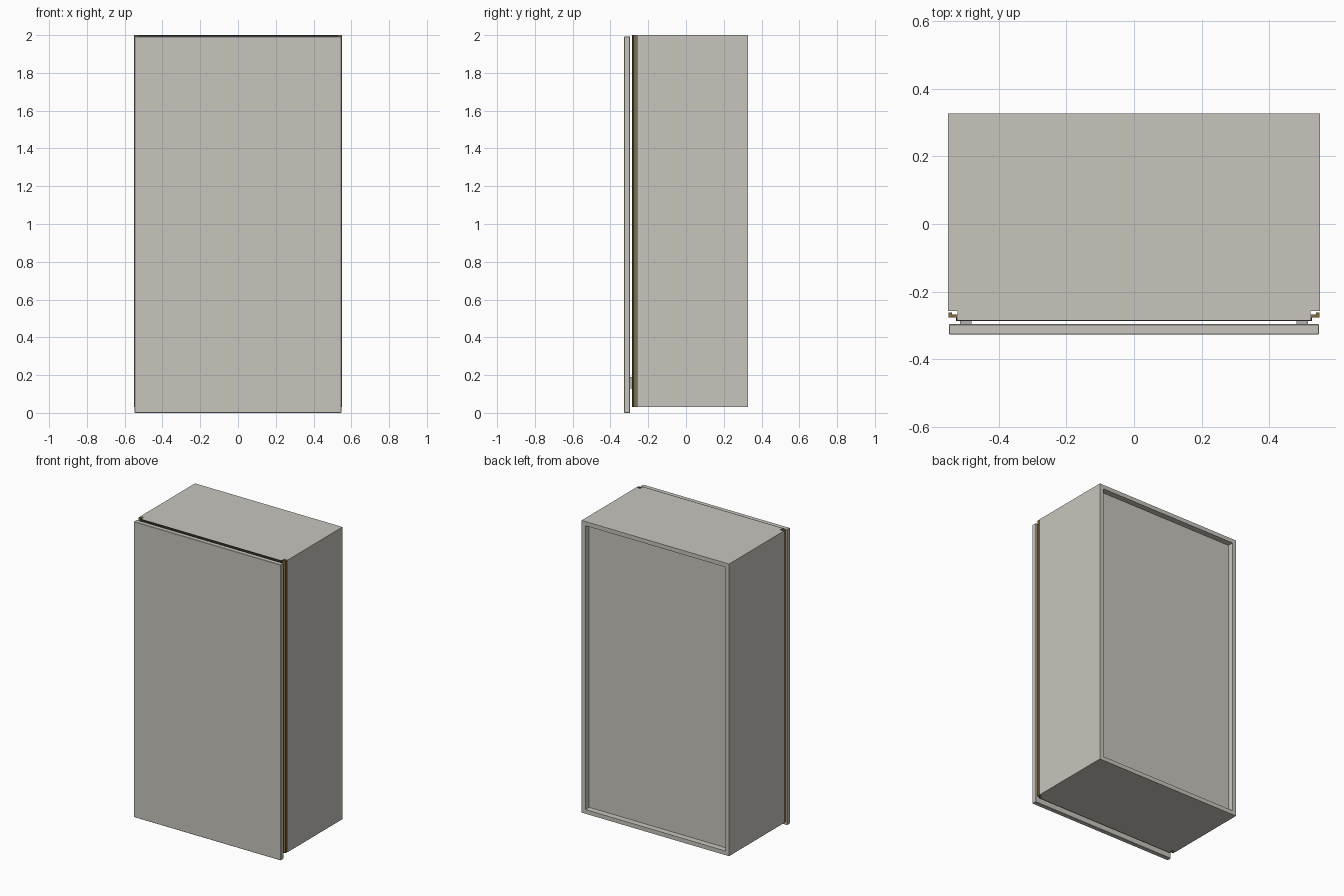
import bpy, bmesh

if "Cube" in bpy.data.objects:
    bpy.data.objects.remove(bpy.data.objects["Cube"])


def material(name, rgb):
    m = bpy.data.materials.new(name)
    m.diffuse_color = (*rgb, 1)
    m.use_nodes = True
    m.node_tree.nodes["Principled BSDF"].inputs["Base Color"].default_value = m.diffuse_color
    return m


BEIGE = material("warm grey laminate", (0.58, 0.56, 0.51))
BROWN = material("bronze trim", (0.22, 0.145, 0.05))
DARK = material("dark seal", (0.035, 0.032, 0.028))
METAL = material("hinge metal", (0.45, 0.45, 0.44))


def add_object(name, bm, mat):
    bmesh.ops.recalc_face_normals(bm, faces=bm.faces)
    me = bpy.data.meshes.new(name)
    bm.to_mesh(me)
    bm.free()
    me.materials.append(mat)
    ob = bpy.data.objects.new(name, me)
    bpy.context.collection.objects.link(ob)
    return ob


def extrude(name, profile, z0, z1, mat):
    """Extrude an xy outline from z0 to z1."""
    bm = bmesh.new()
    face = bm.faces.new([bm.verts.new((x, y, z0)) for x, y in profile])
    new = bmesh.ops.extrude_face_region(bm, geom=[face])["geom"]
    verts = [v for v in new if isinstance(v, bmesh.types.BMVert)]
    bmesh.ops.translate(bm, verts=verts, vec=(0, 0, z1 - z0))
    return add_object(name, bm, mat)


def box(name, x, y, z, mat):
    outline = [(x[0], y[0]), (x[1], y[0]), (x[1], y[1]), (x[0], y[1])]
    return extrude(name, outline, z[0], z[1], mat)


W, BACK, SHOULDER, FRONT = 0.55, 0.327, -0.257, -0.284
T, BOTTOM, TOP = 0.028, 0.03, 2.0
IN = W - T

# Top and bottom boards, tongued forward between the trim strips
board = [(-IN, SHOULDER), (-IN, FRONT), (IN, FRONT), (IN, SHOULDER), (IN, BACK), (-IN, BACK)]
extrude("top_board", board, TOP - T, TOP, BEIGE)
extrude("bottom_board", board, BOTTOM, BOTTOM + T, BEIGE)

# Recessed back panel
box("back_panel", (-IN, IN), (0.27, 0.287), (BOTTOM + T, TOP - T), BEIGE)

# Sides, trims, seals and hinges on both sides
for s, side in ((-1, "left"), (1, "right")):
    def mirrored(a, b):
        return tuple(sorted((s * a, s * b)))
    box(side + "_side_panel", mirrored(IN, W), (SHOULDER, BACK), (BOTTOM, TOP), BEIGE)
    box(side + "_front_stile", mirrored(IN - 0.015, IN), (FRONT, SHOULDER),
        (BOTTOM + T, TOP - T), BEIGE)
    # L-shaped bronze strip in the corner notch
    strip = [(0.522, -0.277), (0.549, -0.277), (0.549, -0.262),
             (0.538, -0.262), (0.538, -0.268), (0.522, -0.268)]
    extrude(side + "_trim_strip", [(s * x, y) for x, y in strip], BOTTOM, TOP, BROWN)
    box(side + "_trim_seal", mirrored(0.518, 0.526), (-0.287, -0.277), (BOTTOM, TOP), DARK)
    box(side + "_hinge", mirrored(0.48, 0.515), (-0.296, FRONT), (0.13, 0.19), METAL)

# Thin dark seals along the front of the top and bottom boards
for name, z in (("top_seal", TOP - T), ("bottom_seal", BOTTOM)):
    box(name, (-0.518, 0.518), (-0.287, FRONT), (z, z + T), DARK)

# Full-height front door
door = box("door", (-0.547, 0.547), (-0.327, -0.296), (0, 1.993), BEIGE)
bevel = door.modifiers.new("soft_edges", "BEVEL")
bevel.width = 0.002
bevel.segments = 1
